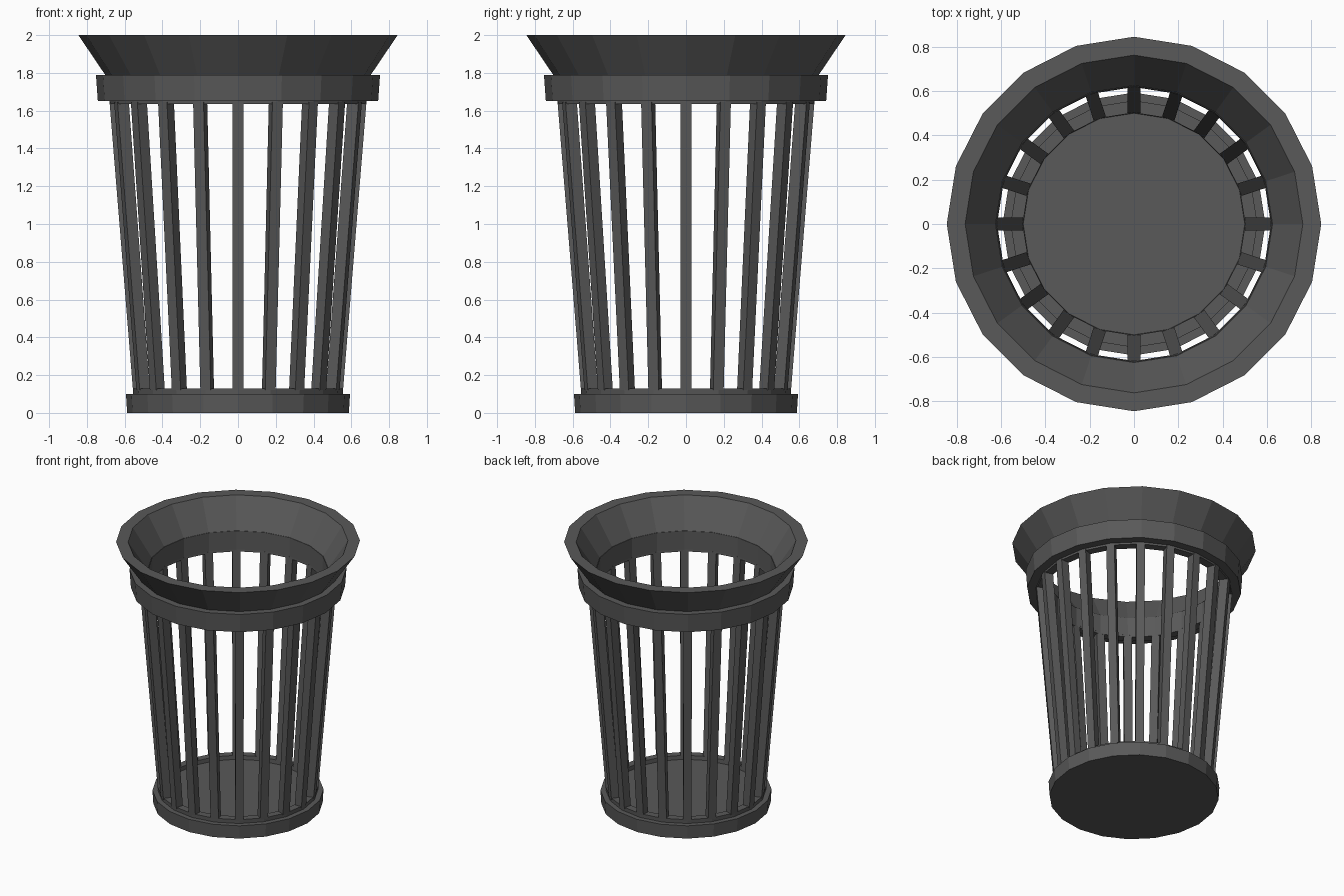
import bpy
from math import cos, sin, tau

SIDES = 20

default = bpy.data.objects.get("Cube")
if default:
    bpy.data.objects.remove(default, do_unlink=True)

grey = bpy.data.materials.new("dark grey")
grey.use_nodes = True
colour = (0.1, 0.1, 0.1, 1)
grey.diffuse_color = colour
grey.node_tree.nodes["Principled BSDF"].inputs["Base Color"].default_value = colour


def make_object(name, verts, faces):
    mesh = bpy.data.meshes.new(name)
    mesh.from_pydata(verts, [], faces)
    mesh.materials.append(grey)
    obj = bpy.data.objects.new(name, mesh)
    bpy.context.collection.objects.link(obj)
    return obj


def lathe(name, profile, closed=True):
    """Turn an (r, z) profile, listed outside going up; open ones get end caps."""
    n = len(profile)
    verts = [(r * cos(tau * i / SIDES), r * sin(tau * i / SIDES), z)
             for i in range(SIDES) for r, z in profile]
    faces = []
    for i in range(SIDES):
        a, b = i * n, (i + 1) % SIDES * n
        for j in range(n if closed else n - 1):
            k = (j + 1) % n
            faces.append((a + j, b + j, b + k, a + k))
    if not closed:
        faces.append([i * n for i in reversed(range(SIDES))])
        faces.append([i * n + n - 1 for i in range(SIDES)])
    return make_object(name, verts, faces)


# Solid base and the low ring that carries the bars
lathe("base", [(0.587, 0), (0.593, 0.1)], closed=False)
lathe("lower_ring", [(0.555, 0.1), (0.557, 0.13), (0.502, 0.13), (0.5, 0.1)])

# Upper ring, collar and flared rim
lathe("upper_ring", [(0.679, 1.635), (0.68, 1.66), (0.62, 1.66), (0.618, 1.635)])
lathe("collar", [(0.742, 1.65), (0.752, 1.79), (0.622, 1.79), (0.619, 1.65)])
lathe("flared_rim", [(0.7, 1.785), (0.845, 2), (0.762, 2), (0.622, 1.785)])

# Slanted bars, one on each corner of the rings
for i in range(SIDES):
    c, s = cos(tau * i / SIDES), sin(tau * i / SIDES)
    verts = [(r * c - w * s, r * s + w * c, z)
             for z, inner, outer in ((0.12, 0.5, 0.556), (1.645, 0.617, 0.68))
             for r, w in ((inner, -0.029), (outer, -0.029),
                          (outer, 0.029), (inner, 0.029))]
    sides = [(j, (j + 1) % 4, (j + 1) % 4 + 4, j + 4) for j in range(4)]
    make_object(f"bar_{i + 1}", verts, sides + [(3, 2, 1, 0), (4, 5, 6, 7)])
